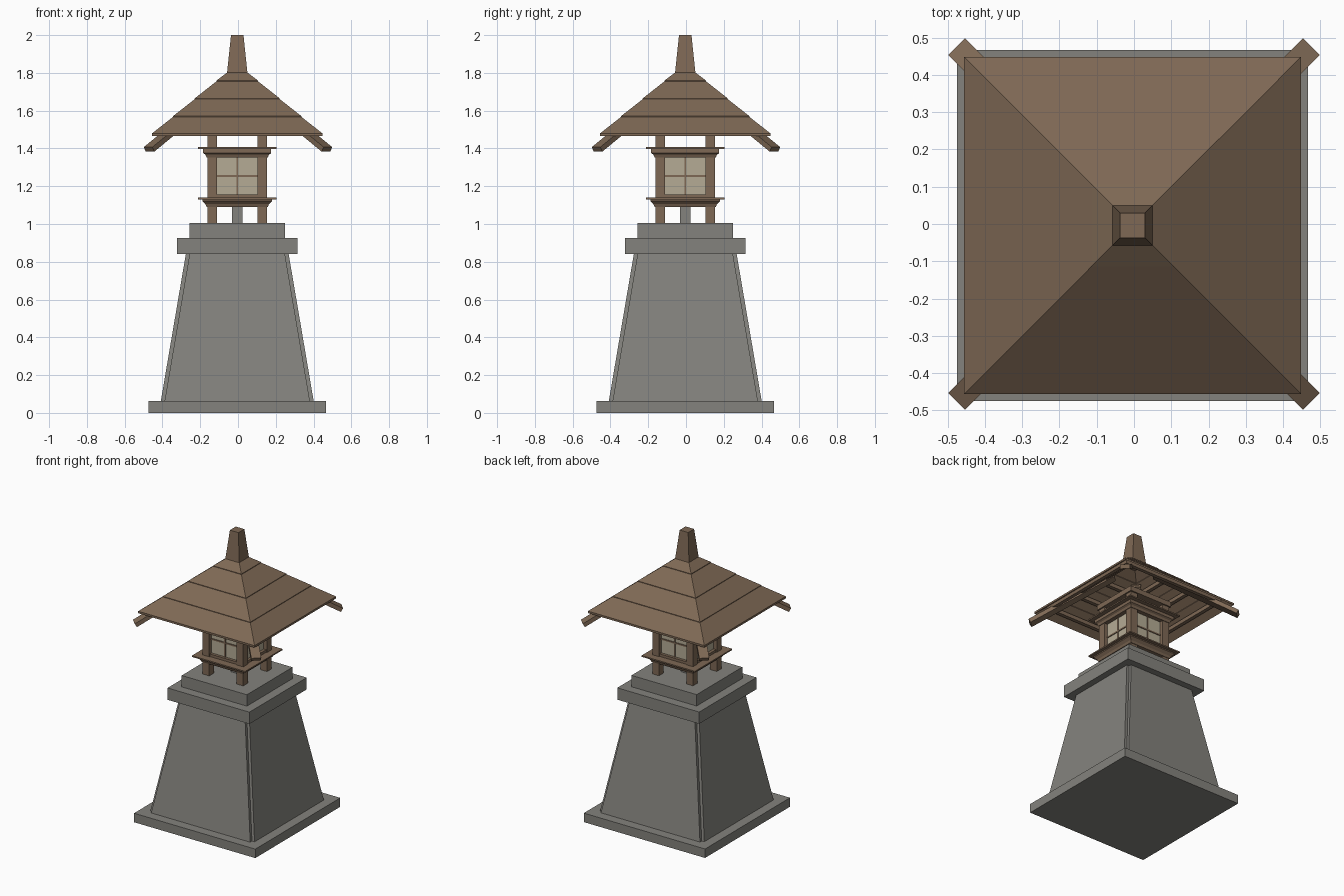
import bpy, bmesh, math
from mathutils import Matrix, Vector

if "Cube" in bpy.data.objects:
    bpy.data.objects.remove(bpy.data.objects["Cube"], do_unlink=True)

C = -0.004  # slight offset of the main body from the roof corner beams


def material(name, rgb):
    m = bpy.data.materials.new(name)
    m.use_nodes = True
    color = (*rgb, 1)
    m.diffuse_color = color
    bsdf = m.node_tree.nodes["Principled BSDF"]
    bsdf.inputs["Base Color"].default_value = color
    bsdf.inputs["Roughness"].default_value = 0.9
    return m


STONE = material("grey stone", (0.23, 0.225, 0.205))
WOOD = material("brown timber", (0.21, 0.14, 0.09))
PAPER = material("cream pane", (0.46, 0.41, 0.30))


def finish(name, bm, mat):
    bmesh.ops.recalc_face_normals(bm, faces=bm.faces)
    mesh = bpy.data.meshes.new(name)
    bm.to_mesh(mesh)
    bm.free()
    mesh.materials.append(mat)
    ob = bpy.data.objects.new(name, mesh)
    bpy.context.collection.objects.link(ob)
    return ob


def square(h):
    return [(-h, -h), (h, -h), (h, h), (-h, h)]


def notched(h, n=0.02):
    """Square outline with a small step cut into each corner."""
    i = h - n
    quarter = [(i, -h), (i, -i), (h, -i)]
    out = []
    for k in range(4):
        c, s = round(math.cos(k * math.pi / 2)), round(math.sin(k * math.pi / 2))
        out += [(c * x - s * y, s * x + c * y) for x, y in quarter]
    return out


def loft(name, profile, mat, outline=square, hollow=False):
    """Skin outlines of (half width, height); hollow joins last to first."""
    bm = bmesh.new()
    rings = [[bm.verts.new((x + C, y + C, z)) for x, y in outline(h)]
             for h, z in profile]
    pairs = list(zip(rings, rings[1:]))
    if hollow:
        pairs.append((rings[-1], rings[0]))
    else:
        bm.faces.new(rings[0])
        bm.faces.new(rings[-1])
    for a, b in pairs:
        n = len(a)
        for i in range(n):
            bm.faces.new((a[i], a[(i + 1) % n], b[(i + 1) % n], b[i]))
    return finish(name, bm, mat)


def slab(name, half, z0, z1, mat):
    return loft(name, [(half, z0), (half, z1)], mat)


def frame(name, half, width, z0, z1, mat):
    i = half - width
    return loft(name, [(half, z0), (half, z1), (i, z1), (i, z0)], mat, hollow=True)


def box(name, lo, hi, mat, turn=0):
    bm = bmesh.new()
    lo, hi = Vector(lo), Vector(hi)
    bmesh.ops.create_cube(bm, size=1)
    for v in bm.verts:
        v.co = (lo + hi) / 2 + Vector(a * b for a, b in zip(v.co, hi - lo))
    bm.transform(Matrix.Translation((C, C, 0)) @ Matrix.Rotation(turn, 4, "Z"))
    return finish(name, bm, mat)


# Stone pedestal
slab("base_slab", 0.471, 0, 0.063, STONE)
loft("pedestal", [(0.405, 0.06), (0.272, 0.842)], STONE, notched)
slab("pedestal_cap", 0.318, 0.842, 0.925, STONE)
slab("pedestal_upper_step", 0.253, 0.925, 1.005, STONE)
slab("lantern_stem", 0.027, 1.0, 1.1, STONE)

# Lantern floor and ceiling mouldings with thin projecting plates
loft("lower_moulding", [(0.162, 1.09), (0.168, 1.105), (0.185, 1.122), (0.185, 1.13)], WOOD)
slab("lower_plate", 0.207, 1.13, 1.139, WOOD)
loft("upper_moulding", [(0.162, 1.352), (0.168, 1.367), (0.18, 1.375), (0.18, 1.396)], WOOD)
slab("upper_plate", 0.207, 1.398, 1.407, WOOD)
frame("bottom_rail", 0.152, 0.03, 1.139, 1.157, WOOD)
slab("paper_core", 0.132, 1.139, 1.36, PAPER)
frame("post_top_ring", 0.168, 0.045, 1.47, 1.505, WOOD)

# Four posts, window bars and corner beams
pitch = 0.82


def roof_z(h):
    return 1.475 + (0.452 - h) * pitch


for k in range(4):
    turn = k * math.pi / 2
    box("post", (0.106, 0.106, 1.0), (0.158, 0.158, 1.5), WOOD, turn)
    box("window_upright", (-0.005, -0.137, 1.157), (0.005, -0.131, 1.355), WOOD, turn)
    box("window_crossbar", (-0.108, -0.137, 1.25), (0.108, -0.131, 1.26), WOOD, turn)

    beam = bmesh.new()
    bmesh.ops.create_cube(beam, size=1)
    tip, head = Vector((0.471, 0.471, 1.395)), Vector((0.09, 0.09, 1.395 + 0.381 * pitch))
    along = head - tip
    side = Vector((-1, 1, 0)).normalized()
    up = along.normalized().cross(side)
    for v in beam.verts:
        x, y, z = v.co
        v.co = tip + along * (x + 0.5) + side * y * 0.064 + up * z * 0.028
    beam.transform(Matrix.Rotation(turn, 4, "Z"))
    finish("corner_beam", beam, WOOD)

# Overlapping roof tiers, open underneath
steps = [0.452, 0.34, 0.225, 0.11, 0.045]
for low, high in zip(steps, steps[1:]):
    loft("roof_tier", [(low, roof_z(low) + 0.004), (high, roof_z(high)),
                       (high, roof_z(high) - 0.014), (low, roof_z(low) - 0.01)],
         WOOD, hollow=True)

# Battens under the roof
for h in (0.395, 0.28, 0.168):
    frame("roof_batten", h, 0.025, roof_z(h) - 0.035, roof_z(h) - 0.008, WOOD)

# Finial
loft("finial", [(0.055, 1.79), (0.033, 2.0)], WOOD)
